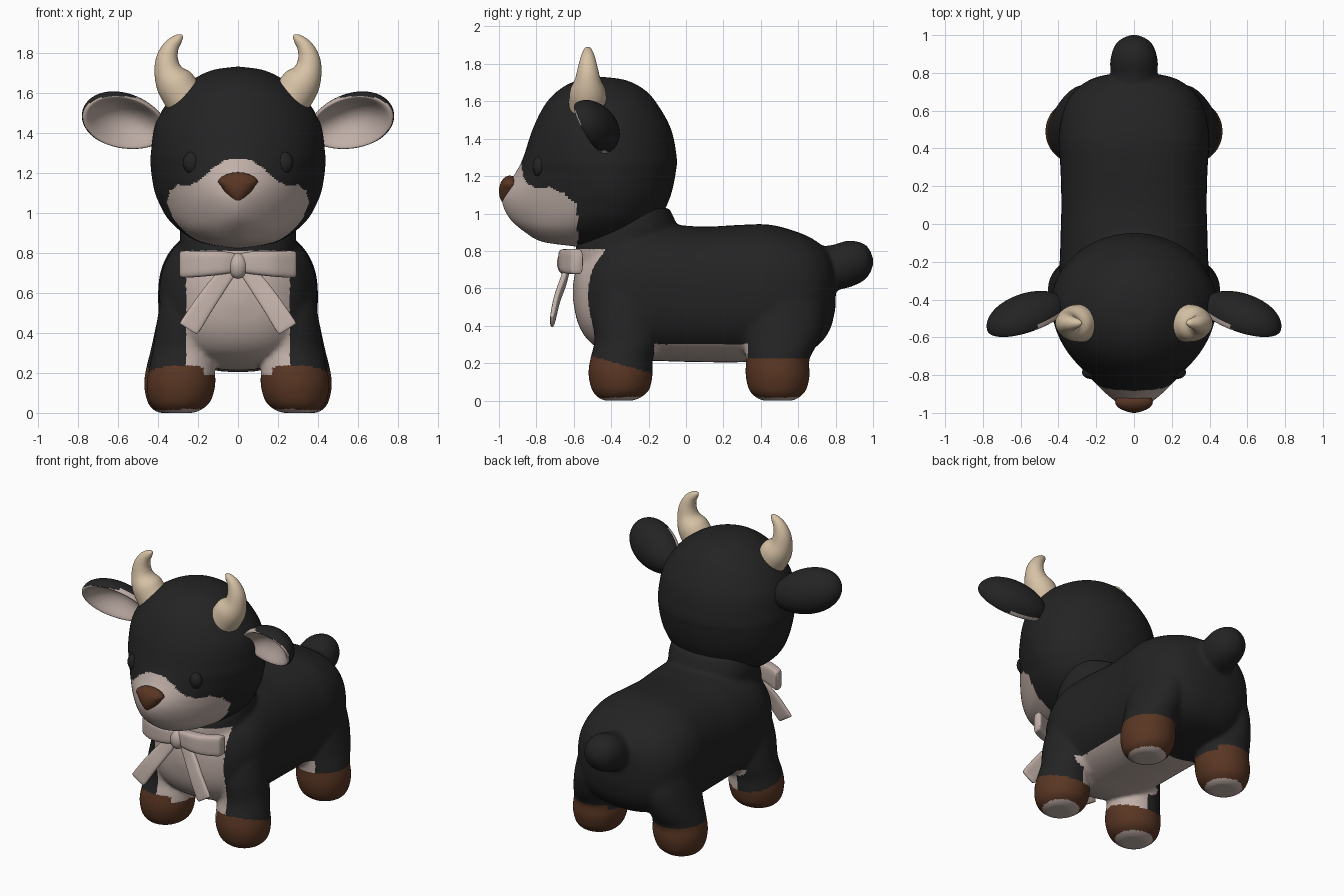
import bpy, bmesh, math
from mathutils import Vector

if "Cube" in bpy.data.objects:
    bpy.data.objects.remove(bpy.data.objects["Cube"])


def material(name, rgb):
    m = bpy.data.materials.new(name)
    m.diffuse_color = (*rgb, 1)
    m.use_nodes = True
    m.node_tree.nodes["Principled BSDF"].inputs["Base Color"].default_value = m.diffuse_color
    return m


BLACK = material("black plush", (0.017, 0.017, 0.017))
CREAM = material("pale cream", (0.53, 0.43, 0.39))
BROWN = material("hoof brown", (0.10, 0.037, 0.017))
HORN = material("horn ivory", (0.68, 0.54, 0.38))


def spline(rows, steps):
    """Catmull-Rom interpolation of rows of numbers."""
    out = []
    for i in range(len(rows) - 1):
        a, b, c, d = (rows[max(0, min(len(rows) - 1, i + k))] for k in (-1, 0, 1, 2))
        for s in range(steps):
            t = s / steps
            out.append([q + .5 * t * (r - p + t * (2 * p - 5 * q + 4 * r - s_ + t * (3 * (q - r) + s_ - p)))
                        for p, q, r, s_ in zip(a, b, c, d)])
    out.append(list(rows[-1]))
    return out


def power(v, e):
    return math.copysign(abs(v) ** e, v)


def loft(bm, rows, section, steps=6, n=48):
    """Skin closed rings; section(row, cos, sin) gives a point."""
    rings = []
    for row in spline(rows, steps):
        rings.append([bm.verts.new(section(row, math.cos(2 * math.pi * i / n), math.sin(2 * math.pi * i / n)))
                      for i in range(n)])
    for a, b in zip(rings, rings[1:]):
        for i in range(n):
            j = (i + 1) % n
            bm.faces.new((a[i], a[j], b[j], b[i]))
    bm.faces.new(rings[0])
    bm.faces.new(rings[-1])


def finish(bm, name, mats, rule=None):
    bmesh.ops.recalc_face_normals(bm, faces=bm.faces)
    me = bpy.data.meshes.new(name)
    bm.to_mesh(me)
    bm.free()
    ob = bpy.data.objects.new(name, me)
    bpy.context.collection.objects.link(ob)
    paint(ob, mats, rule)
    return ob


def paint(ob, mats, rule):
    for m in mats:
        ob.data.materials.append(m)
    for f in ob.data.polygons:
        f.use_smooth = True
        if rule:
            f.material_index = rule(f.center, f.normal)


def ball(bm, centre, radii, seg=32):
    vs = bmesh.ops.create_uvsphere(bm, u_segments=seg, v_segments=seg // 2, radius=1)["verts"]
    for v in vs:
        v.co = Vector(centre) + Vector([a * b for a, b in zip(v.co, radii)])
    return vs


# Body: torso, neck, legs and tail fused into one soft form
bm = bmesh.new()
torso = [(-.605, .54, .62, .04), (-.58, .42, .73, .16), (-.53, .33, .79, .25), (-.45, .27, .86, .33),
         (-.3, .22, .93, .39), (-.1, .21, .94, .39), (.1, .205, .93, .385), (.3, .205, .94, .39),
         (.45, .22, .94, .40), (.6, .25, .90, .375), (.7, .29, .85, .32), (.77, .38, .78, .22), (.8, .5, .66, .09)]
loft(bm, torso, lambda r, c, s: (r[3] * power(c, .82), r[0], (r[1] + r[2]) / 2 + (r[2] - r[1]) / 2 * power(s, .82)))
column = lambda r, c, s: (r[1] + r[3] * c, r[2] + r[4] * s, r[0])
loft(bm, [(.7, 0, -.3, .3, .28), (.82, 0, -.31, .29, .28), (.94, 0, -.29, .29, .24), (1.03, 0, -.29, .27, .2)], column)
front = [(0, .3, -.36, .08, .08), (.02, .295, -.355, .12, .12), (.06, .29, -.35, .155, .155),
         (.14, .285, -.35, .172, .172), (.22, .28, -.345, .165, .168), (.32, .27, -.32, .155, .17),
         (.46, .25, -.32, .155, .18), (.62, .22, -.3, .15, .17), (.76, .17, -.3, .1, .12)]
rear = [(0, .31, .49, .085, .085), (.02, .31, .49, .12, .12), (.06, .305, .49, .15, .155),
        (.14, .3, .49, .17, .172), (.22, .295, .49, .165, .17), (.32, .28, .51, .155, .2),
        (.46, .25, .52, .155, .22), (.62, .22, .5, .15, .2), (.76, .17, .48, .1, .12)]
for sx in (1, -1):
    for leg in (front, rear):
        loft(bm, [(r[0], sx * r[1], *r[2:]) for r in leg], column)
loft(bm, [(.68, .70, .12), (.78, .71, .122), (.87, .73, .126), (.95, .74, .1), (.985, .742, .06), (1.003, .742, .012)],
     lambda r, c, s: (r[2] * c, r[0], r[1] + r[2] * s))


def body_rule(p, n):
    x = abs(p.x)
    if p.z < .02 and n.z < -.8 and x > .15:
        return 1
    edge = .235 - .28 * (p.y + .5) if p.y < 0 else .225
    if p.z < edge and x > .1 and (min(abs(p.y + .35), abs(p.y - .49)) < .185) and (p.z < .195 or x > .17):
        return 2
    if p.y < -.1 and p.z < .81 and x < .26 and (n.y < -.2 or p.z < .3):
        return 1
    if p.z < .3 and -.56 < p.y < .33 and (x < .25 or -.17 < p.y):
        return 1
    return 0


blob = finish(bm, "body_parts", [])
re = blob.modifiers.new("fuse", "REMESH")
re.mode = "VOXEL"
re.voxel_size = .0115
sm = blob.modifiers.new("soften", "SMOOTH")
sm.factor = .5
sm.iterations = 14
deps = bpy.context.evaluated_depsgraph_get()
mesh = bpy.data.meshes.new_from_object(blob.evaluated_get(deps))
body = bpy.data.objects.new("body", mesh)
bpy.context.collection.objects.link(body)
bpy.data.objects.remove(blob)
mesh.materials.clear()
paint(body, [BLACK, CREAM, BROWN], body_rule)

# Head: z, back, centre, front, half width, front roundness
head = [(1.73, -.44, -.45, -.46, .01, 2), (1.712, -.32, -.45, -.58, .13, 2), (1.66, -.22, -.45, -.68, .235, 2),
        (1.58, -.15, -.45, -.755, .33, 2), (1.45, -.08, -.44, -.82, .41, 2), (1.3, -.05, -.43, -.87, .435, 1.9),
        (1.22, -.055, -.43, -.91, .435, 1.7), (1.12, -.075, -.43, -.975, .42, 1.5), (1.05, -.1, -.43, -.98, .395, 1.5),
        (.97, -.14, -.44, -.94, .35, 1.6), (.9, -.2, -.45, -.86, .275, 1.9), (.85, -.28, -.48, -.77, .18, 2),
        (.825, -.45, -.52, -.6, .04, 2)]


def head_section(r, c, s):
    z, yb, yc, yf, w, p = r
    e = 2 / p if s < 0 else 1
    y = yc + (power(s, e) * (yc - yf) if s < 0 else s * (yb - yc))
    return (w * power(c, e), y, z)


patch = [(0, 1.27), (.06, 1.265), (.12, 1.23), (.18, 1.17), (.24, 1.135), (.3, 1.14), (.34, 1.11), (.36, 1.03)]


def muzzle_rule(p, n):
    x = abs(p.x)
    if p.y > -.58 or x >= .36:
        return 0
    for (x0, z0), (x1, z1) in zip(patch, patch[1:]):
        if x0 <= x < x1:
            return int(p.z < z0 + (z1 - z0) * (x - x0) / (x1 - x0))
    return 0


bm = bmesh.new()
loft(bm, head, head_section, steps=12, n=192)
finish(bm, "head", [BLACK, CREAM], muzzle_rule)

# Nose: broad on top, narrow below
bm = bmesh.new()
for v in ball(bm, (0, -.942, 1.12), (.1, .058, .083)):
    h = (v.co.z - 1.12) / .083
    v.co.x *= .62 + .5 * max(-.35, min(.9, h + .3)) + (.12 if h > .2 else 0)
finish(bm, "nose", [BROWN])

for sx, side in ((1, "left"), (-1, "right")):
    # Eyes
    bm = bmesh.new()
    ball(bm, (sx * .23, -.785, 1.25), (.045, .035, .055))
    finish(bm, "eye_" + side, [BLACK])

    # Horns: rings follow a curved path, x, z, radius, tilt
    bm = bmesh.new()
    loft(bm, [(.26, 1.56, .1, .5), (.315, 1.65, .096, .5), (.35, 1.72, .068, .15), (.352, 1.78, .053, -.2),
              (.33, 1.835, .038, -.6), (.295, 1.872, .022, -.9), (.277, 1.885, .006, -1)],
         lambda r, c, s: (sx * (r[0] + r[2] * c * math.cos(r[3])), -.525 + r[2] * s, r[1] - r[2] * c * math.sin(r[3])))
    finish(bm, "horn_" + side, [HORN])

    # Ears: cupped leaf with a pale inner face
    a = Vector((.9, -.33, .28)).normalized()
    b = Vector((0, -.45, .9))
    b = (b - a * b.dot(a)).normalized()
    n = b.cross(a)
    if n.y > 0:
        n = -n
    bm = bmesh.new()
    c0 = Vector((.565, -.495, 1.455))
    for v in ball(bm, (0, 0, 0), (1, 1, 1), 64):
        u, w, d = v.co
        r2 = min(1, u * u + w * w)
        depth = .125 * d if d < 0 else .03 * math.sin(math.pi * d) - .075 * (1 - r2)
        q = c0 + a * (.228 * u) + b * (.142 * w * (1 + .1 * u)) + n * depth
        v.co = (sx * q.x, q.y, q.z)

    def ear_rule(p, nn):
        q = Vector((sx * p.x, p.y, p.z)) - c0
        u, w = q.dot(a) / .228, q.dot(b) / .142
        r2 = min(1, u * u + w * w)
        return int(q.dot(n) > -.078 * (1 - r2) - .005 and r2 < .99)
    finish(bm, "ear_" + side, [BLACK, CREAM], ear_rule)

    # Bow loops: x, y, z, half thickness, half height
    bm = bmesh.new()
    loft(bm, [(0, -.63, .75, .03, .045), (.08, -.645, .75, .037, .058), (.18, -.635, .745, .038, .064),
              (.275, -.59, .743, .035, .067), (.292, -.58, .743, .025, .055)],
         lambda r, c, s: (sx * r[0], r[1] + r[3] * power(c, .5), r[2] + r[4] * power(s, .5)))
    finish(bm, "bow_loop_" + side, [CREAM])

    # Bow tails: centre x, y, z, half width, half thickness
    bm = bmesh.new()
    loft(bm, [(.03, -.63, .73, .035, .015), (.1, -.655, .64, .045, .018), (.17, -.69, .54, .05, .017),
              (.235, -.712, .44, .053, .014), (.25, -.716, .42, .048, .008)],
         lambda r, c, s: (sx * (r[0] + r[3] * .84 * power(c, .6)), r[1] + r[4] * power(s, .6),
                          r[2] + r[3] * .54 * power(c, .6)))
    finish(bm, "bow_tail_" + side, [CREAM])

# Bow knot
bm = bmesh.new()
ball(bm, (0, -.645, .735), (.048, .045, .065))
finish(bm, "bow_knot", [CREAM])
